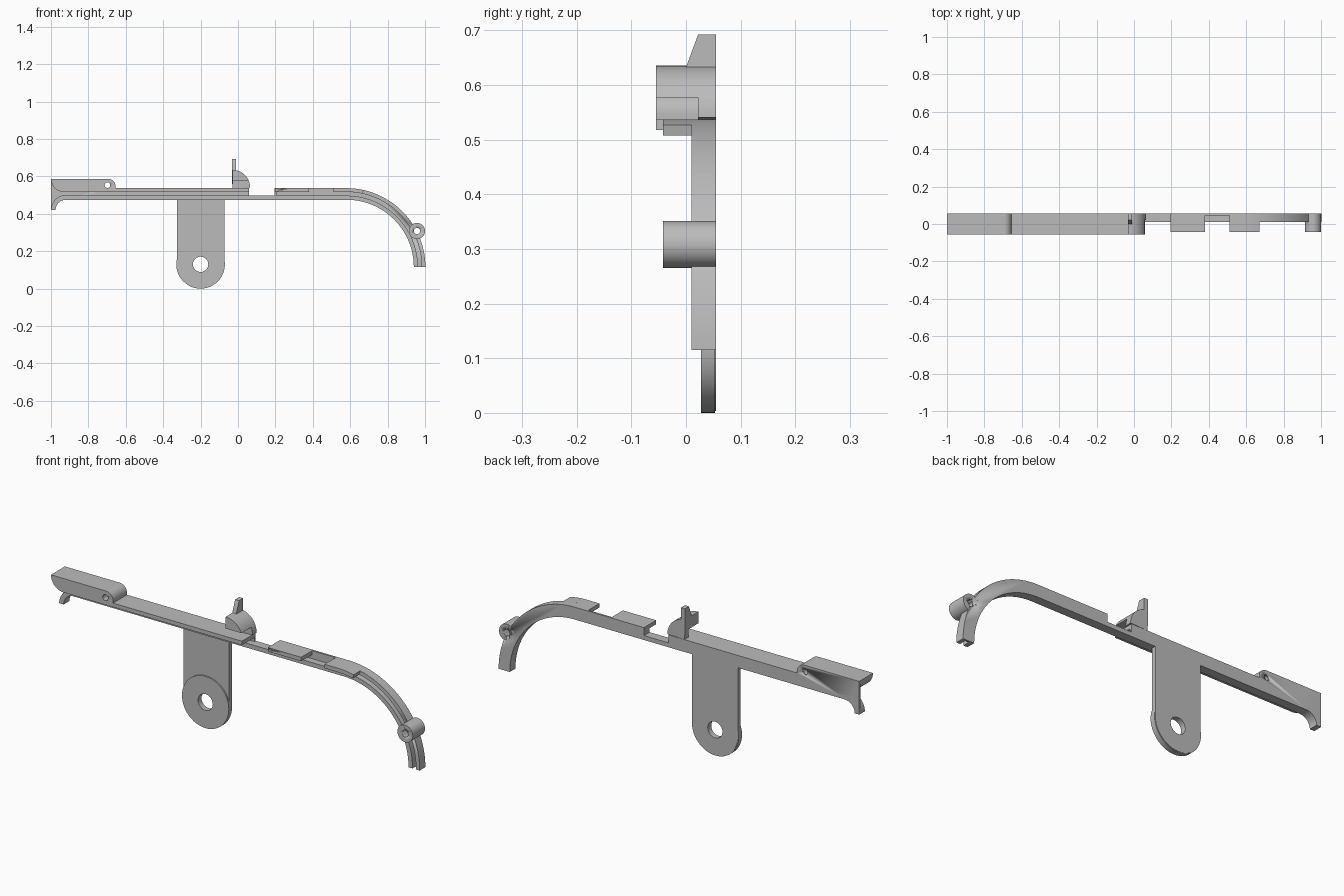
import bpy, bmesh
from math import sin, cos, pi, radians

old = bpy.data.objects.get("Cube")
if old:
    bpy.data.objects.remove(old, do_unlink=True)

grey = bpy.data.materials.new("plain grey")
grey.use_nodes = True
grey.diffuse_color = (0.5, 0.5, 0.5, 1)
grey.node_tree.nodes["Principled BSDF"].inputs["Base Color"].default_value = (0.5, 0.5, 0.5, 1)

BACK, FRONT, LIP = 0.055, -0.055, 0.01     # depth levels
TOP, GROOVE_TOP, GROOVE_LOW, LOW = 0.537, 0.517, 0.497, 0.475
WALL = 0.045                               # front of the thin rear wall
BEND_X, BEND_Z = 0.58, 0.115               # centre of the curved arm


def arc(cx, cz, r, a0, a1, n=12):
    steps = [radians(a0 + (a1 - a0) * i / n) for i in range(n + 1)]
    return [(cx + r * cos(a), cz + r * sin(a)) for a in steps]


def prism(name, points, y0, y1, axis="y"):
    """Extrude an outline: (x, z) along y, or (y, z) along x."""
    bm = bmesh.new()
    place = (lambda p, d: (p[0], d, p[1])) if axis == "y" else (lambda p, d: (d, p[0], p[1]))
    face = bm.faces.new([bm.verts.new(place(p, y0)) for p in points])
    moved = bmesh.ops.extrude_face_region(bm, geom=[face])["geom"]
    shift = (0, y1 - y0, 0) if axis == "y" else (y1 - y0, 0, 0)
    bmesh.ops.translate(bm, vec=shift, verts=[v for v in moved if isinstance(v, bmesh.types.BMVert)])
    bmesh.ops.recalc_face_normals(bm, faces=bm.faces)
    mesh = bpy.data.meshes.new(name)
    bm.to_mesh(mesh)
    bm.free()
    mesh.materials.append(grey)
    ob = bpy.data.objects.new(name, mesh)
    bpy.context.collection.objects.link(ob)
    bpy.ops.object.select_all(action="DESELECT")
    bpy.context.view_layer.objects.active = ob
    ob.select_set(True)
    bpy.ops.object.shade_smooth_by_angle(angle=radians(30))
    return ob


def box(name, x0, x1, z0, z1, y0, y1):
    return prism(name, [(x0, z0), (x1, z0), (x1, z1), (x0, z1)], y0, y1)


def drill(x, z, r, *targets):
    """Cut a round hole through each target from front to back."""
    cutter = prism("hole_cutter", arc(x, z, r, 0, 345, 23), -0.1, 0.1)
    cutter.hide_render = True
    for ob in targets:
        mod = ob.modifiers.new("hole", "BOOLEAN")
        mod.operation, mod.solver, mod.object = "DIFFERENCE", "EXACT", cutter
        bpy.context.view_layer.objects.active = ob
        bpy.ops.object.modifier_apply(modifier=mod.name)
    bpy.data.objects.remove(cutter, do_unlink=True)


def band(x0, z0, z1, end=0):
    """Straight strip from x0 that follows the bend down to an angle."""
    upper = arc(BEND_X, BEND_Z, z1 - BEND_Z, 90, end, 28)
    lower = arc(BEND_X, BEND_Z, z0 - BEND_Z, end, 90, 28)
    return [(x0, z1)] + upper + lower + [(x0, z0)]


# Left end outlines
hook_outer = arc(-0.92, 0.42, 0.08, 180, 90)
hook_outer[-1] = (-0.92, GROOVE_LOW)
hook_inner = arc(-0.92, 0.42, 0.055, 90, 180)
block_under = arc(-0.93, 0.587, 0.07, 180, 270)
block_corner = arc(-0.695, 0.547, 0.04, 0, 90)

# Rear wall of the straight beam and of the curved arm
rear_wall = prism("rear_wall", [(-1, 0.42), (-1, 0.587)] + block_corner[::-1]
                  + [(-0.655, TOP), (0.06, TOP), (0.06, LOW)] + hook_inner, WALL, BACK)
prism("curved_rear_wall", band(0.195, LOW, TOP), WALL, BACK)

# Lower rail running from the hook to the tip of the curved arm
prism("lower_rail", hook_outer + band(0.06, LOW, GROOVE_LOW)[1:-1] + hook_inner, LIP, BACK)

# Upper rail with the raised end block
upper_rail = prism("upper_rail", block_under + [(0.06, GROOVE_TOP), (0.06, TOP), (-0.655, TOP)]
                   + block_corner, FRONT, WALL)
drill(-0.698, 0.553, 0.015, rear_wall, upper_rail)

# Upper rail on the right, broken by a notch, with two projecting tabs
first_tab = box("first_tab", 0.195, 0.38, GROOVE_TOP, TOP, -0.042, WALL)
drill(0.207, 0.527, 0.007, first_tab)
prism("curved_upper_rail", band(0.51, GROOVE_TOP, TOP), LIP, WALL)
prism("second_tab", band(0.51, GROOVE_TOP, TOP, 77.5), -0.042, LIP)
box("rail_end_stop", 0.195, 0.205, GROOVE_LOW, GROOVE_TOP, LIP, WALL)

# Rounded stop: full depth above, open pocket below its front half
stop_arc = arc(-0.03, 0.54, 0.095, 0, 90, 16)
prism("stop_web", [(-0.03, TOP)] + stop_arc, 0.022, BACK)
prism("stop_hood", [(-0.03, 0.577)] + arc(-0.03, 0.54, 0.095, 23, 90), FRONT, 0.022)

# Upright finger with a sloping front
prism("finger", [(0.0, 0.632), (0.022, 0.692), (BACK, 0.692), (BACK, 0.56), (0.0, 0.6)],
      -0.032, -0.01, "x")

# Hanging bracket with its mounting disc
bracket = prism("bracket", [(-0.327, 0.478), (-0.327, 0.13)]
                + arc(-0.2, 0.13, 0.127, 180, 360, 24) + [(-0.073, 0.478)], 0.034, BACK)
disc = prism("mounting_disc", arc(-0.2, 0.13, 0.13, 0, 352.5, 47), 0.027, BACK - 0.002)
drill(-0.2, 0.13, 0.041, bracket, disc)

# Pivot boss on the curved arm
boss = prism("pivot_boss", arc(0.957, 0.308, 0.043, 0, 348.75, 31), -0.042, BACK)
through = [boss] + [bpy.data.objects[n] for n in ("curved_rear_wall", "lower_rail", "curved_upper_rail")]
drill(0.957, 0.308, 0.017, *through)
